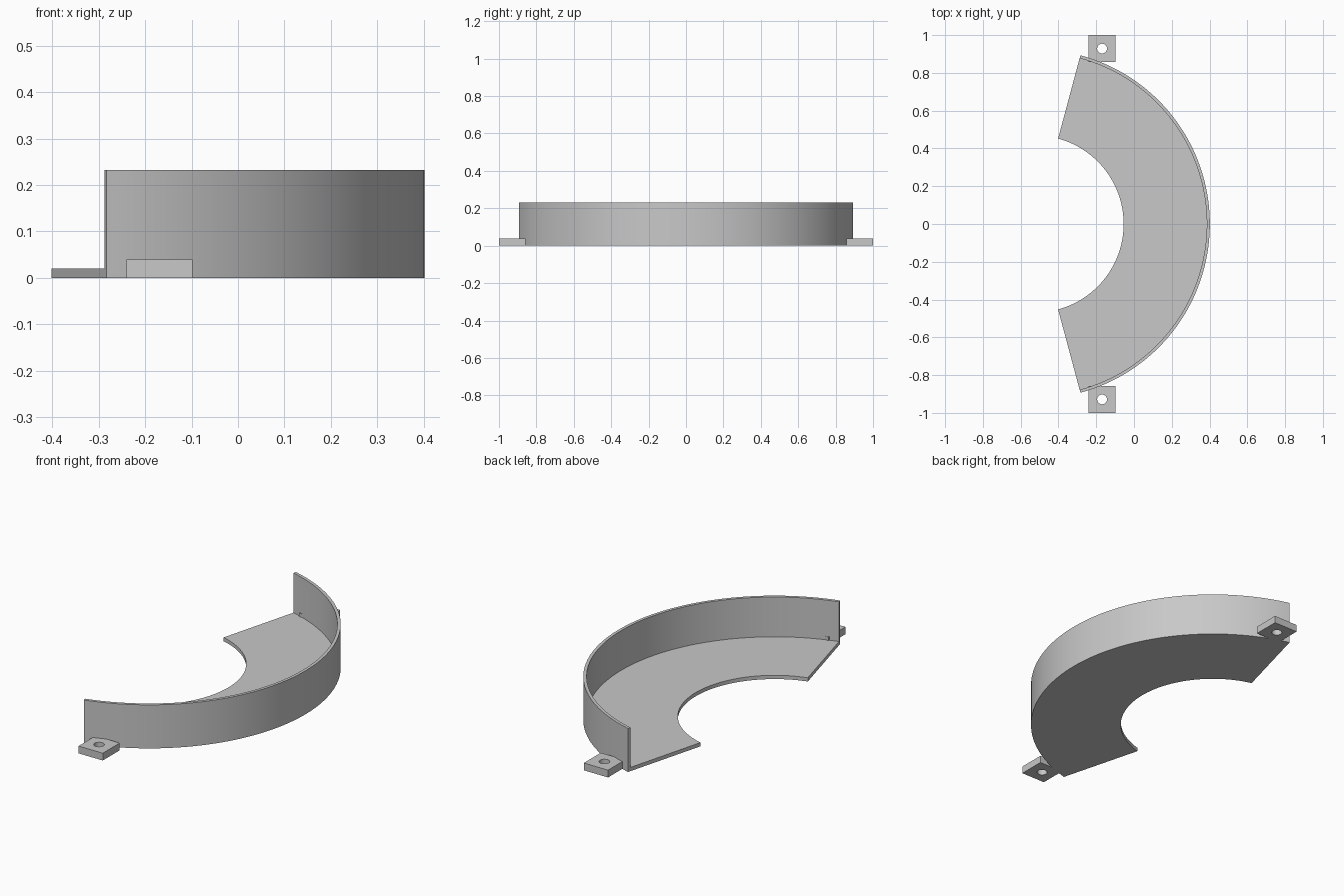
import bpy, bmesh, math
from mathutils import Vector, Matrix

cube = bpy.data.objects.get("Cube")
if cube:
    bpy.data.objects.remove(cube, do_unlink=True)

grey = bpy.data.materials.new("light_grey")
grey.use_nodes = True
colour = (0.58, 0.58, 0.58, 1)
grey.diffuse_color = colour
grey.node_tree.nodes["Principled BSDF"].inputs["Base Color"].default_value = colour


def finish(bm, name):
    bmesh.ops.recalc_face_normals(bm, faces=bm.faces)
    mesh = bpy.data.meshes.new(name)
    bm.to_mesh(mesh)
    bm.free()
    mesh.materials.append(grey)
    obj = bpy.data.objects.new(name, mesh)
    bpy.context.collection.objects.link(obj)
    bpy.ops.object.select_all(action="DESELECT")
    obj.select_set(True)
    bpy.context.view_layer.objects.active = obj
    bpy.ops.object.shade_smooth_by_angle(angle=math.radians(30))
    return obj


# Curved tray: L-shaped section (floor and outer wall) swept through an arc
CENTRE_X = -0.523
INNER, OUTER, WALL = 0.468, 0.9245, 0.016
HEIGHT, FLOOR = 0.232, 0.02
HALF_ANGLE = math.radians(75)
section = [(INNER, 0), (OUTER, 0), (OUTER, HEIGHT), (OUTER - WALL, HEIGHT),
           (OUTER - WALL, FLOOR), (INNER, FLOOR)]
STEPS = 90
bm = bmesh.new()
rings = []
for i in range(STEPS + 1):
    a = HALF_ANGLE * (2 * i / STEPS - 1)
    rings.append([bm.verts.new((CENTRE_X + r * math.cos(a), r * math.sin(a), z))
                  for r, z in section])
for a, b in zip(rings, rings[1:]):
    for k in range(len(section)):
        n = (k + 1) % len(section)
        bm.faces.new((a[k], a[n], b[n], b[k]))
bm.faces.new(rings[0])
bm.faces.new(rings[-1])
finish(bm, "curved_tray")


# Square mounting tabs with a round through hole
def mounting_tab(name, x, y, half=0.0715, hole=0.026, thick=0.039, sides=32):
    bm = bmesh.new()
    loops = []
    for i in range(sides):
        a = math.tau * i / sides
        c, s = math.cos(a), math.sin(a)
        edge = half / max(abs(c), abs(s))
        loops.append([bm.verts.new((x + r * c, y + r * s, z))
                      for r, z in ((hole, 0), (edge, 0), (edge, thick), (hole, thick))])
    for i in range(sides):
        a, b = loops[i], loops[(i + 1) % sides]
        for k in range(4):
            n = (k + 1) % 4
            bm.faces.new((a[k], a[n], b[n], b[k]))
    finish(bm, name)


for side, name in ((-1, "front_mounting_tab"), (1, "back_mounting_tab")):
    mounting_tab(name, -0.169, side * 0.9285)
